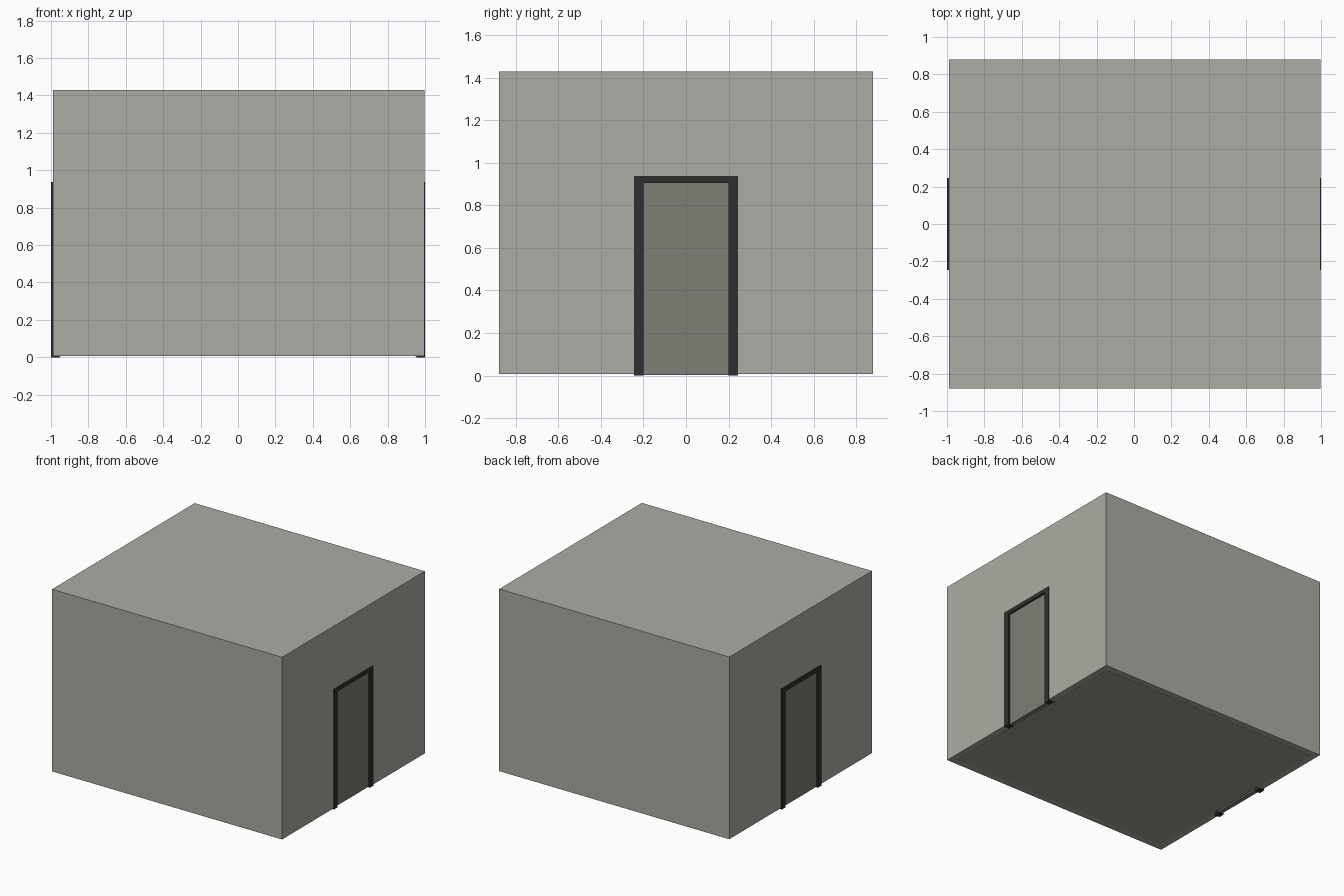
import bpy

if "Cube" in bpy.data.objects:
    bpy.data.objects.remove(bpy.data.objects["Cube"])


def material(name, rgb):
    """Flat colour given as sRGB 0-255."""
    m = bpy.data.materials.new(name)
    lin = [((c / 255 + 0.055) / 1.055) ** 2.4 for c in rgb]
    m.diffuse_color = (*lin, 1)
    m.use_nodes = True
    m.node_tree.nodes["Principled BSDF"].inputs["Base Color"].default_value = m.diffuse_color
    return m


wall_grey = material("wall grey", (172, 171, 163))
floor_grey = material("floor grey", (158, 159, 147))
door_grey = material("door grey", (126, 125, 117))
frame_black = material("frame black", (47, 47, 46))


def box(name, lo, hi, mat):
    bpy.ops.mesh.primitive_cube_add(size=1)
    ob = bpy.context.object
    ob.name = ob.data.name = name
    for v in ob.data.vertices:
        v.co = [lo[i] if v.co[i] < 0 else hi[i] for i in range(3)]
    ob.data.materials.append(mat)
    return ob


def cut(target, cutter):
    """Subtract the cutter and delete it."""
    mod = target.modifiers.new("cut", "BOOLEAN")
    mod.operation, mod.solver, mod.object = "DIFFERENCE", "EXACT", cutter
    bpy.context.view_layer.objects.active = target
    bpy.ops.object.modifier_apply(modifier=mod.name)
    bpy.data.objects.remove(cutter)


X0, X1, Y, TOP, BASE, T = -0.99, 0.997, 0.88, 1.43, 0.008, 0.05
DOOR_Y, DOOR_Z, POST_Y, POST_Z = 0.2, 0.905, 0.245, 0.938

# Hollow room shell, open below, with a doorway at each end
room = box("room_walls", (X0, -Y, BASE), (X1, Y, TOP), wall_grey)
cut(room, box("cavity", (X0 + T, -Y + T, -0.1), (X1 - T, Y - T, TOP - T), wall_grey))
cut(room, box("doorways", (-1.1, -POST_Y + 0.01, -0.1), (1.1, POST_Y - 0.01, POST_Z - 0.01), wall_grey))

# Floor slab inside the walls
box("floor", (X0 + T, -Y + T, BASE - 0.001), (X1 - T, Y - T, 0.04), floor_grey)


# Doorframe and door leaf at each end
def doorway(side, name):
    def part(label, depth, y0, y1, z0, z1, mat):
        a, b = sorted(side * d for d in depth)
        box(f"{name}_{label}", (a, y0, z0), (b, y1, z1), mat)

    d = (0.955, 1.0)
    for s, label in ((-1, "post_a"), (1, "post_b")):
        y0, y1 = sorted((s * DOOR_Y, s * POST_Y))
        part(label, d, y0, y1, 0, POST_Z, frame_black)
    part("header", d, -DOOR_Y, DOOR_Y, DOOR_Z, POST_Z, frame_black)
    part("leaf", (0.95, 0.986), -DOOR_Y, DOOR_Y, 0.004, DOOR_Z, door_grey)


doorway(1, "right_door")
doorway(-1, "left_door")
